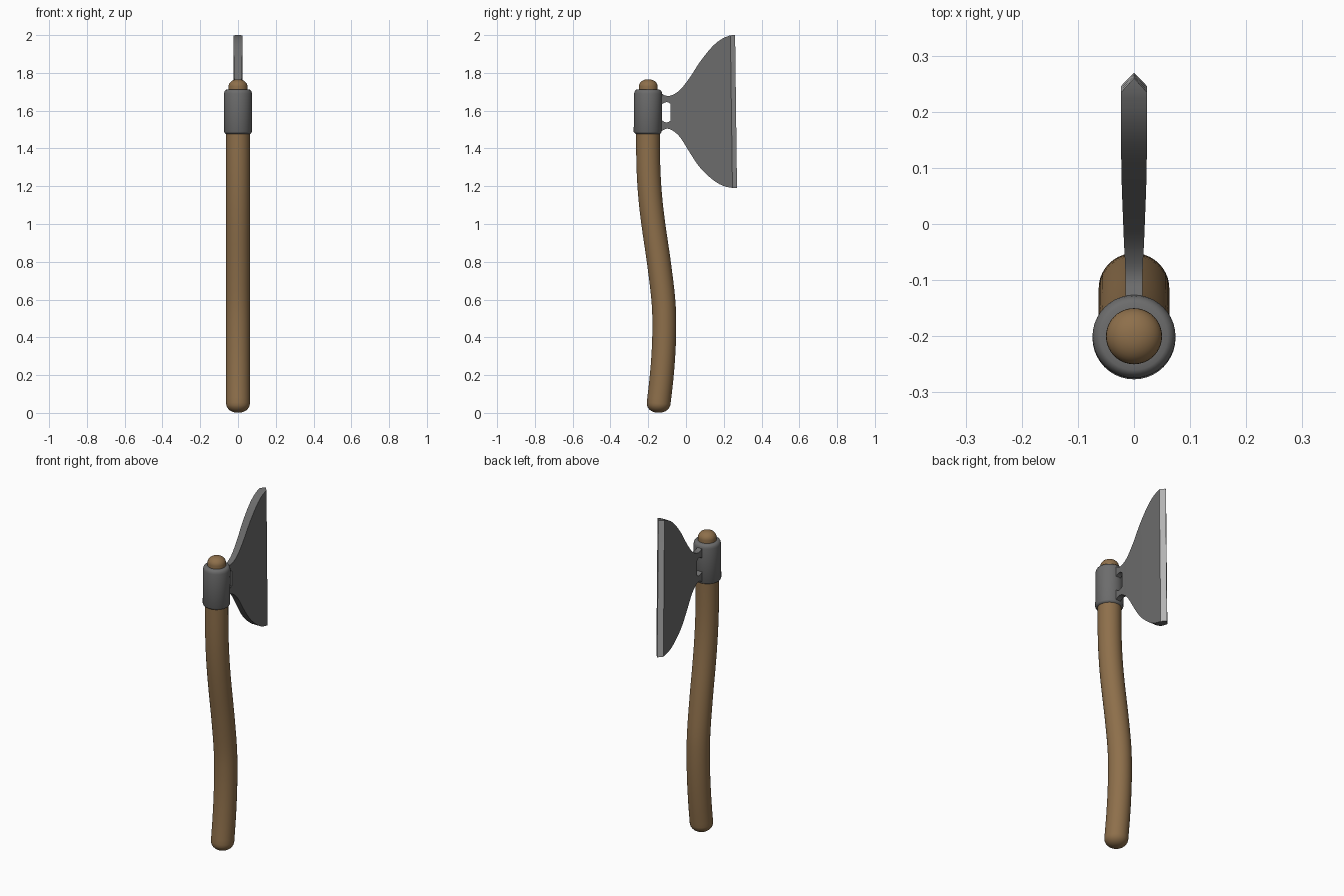
import bpy, bmesh, math
from mathutils import Vector

if "Cube" in bpy.data.objects:
    bpy.data.objects.remove(bpy.data.objects["Cube"])


def material(name, rgb):
    m = bpy.data.materials.new(name)
    m.diffuse_color = (*rgb, 1)
    m.use_nodes = True
    m.node_tree.nodes["Principled BSDF"].inputs["Base Color"].default_value = m.diffuse_color
    return m


WOOD = material("wood", (0.27, 0.16, 0.07))
STEEL = material("dark_steel", (0.15, 0.15, 0.15))
EDGE = material("polished_edge", (0.45, 0.45, 0.45))


def finish(bm, name, mats, angle=35):
    bmesh.ops.recalc_face_normals(bm, faces=bm.faces)
    me = bpy.data.meshes.new(name)
    bm.to_mesh(me)
    bm.free()
    ob = bpy.data.objects.new(name, me)
    bpy.context.collection.objects.link(ob)
    for m in mats:
        me.materials.append(m)
    bpy.ops.object.select_all(action='DESELECT')
    ob.select_set(True)
    bpy.context.view_layer.objects.active = ob
    bpy.ops.object.shade_smooth_by_angle(angle=math.radians(angle))
    return ob


def tube(name, rings, mat, sides=40):
    """Loft circles (z, y, radius), each square to the path."""
    bm = bmesh.new()
    loops = []
    for i, (z, y, r) in enumerate(rings):
        a, b = rings[max(i - 1, 0)], rings[min(i + 1, len(rings) - 1)]
        t = Vector((0, b[1] - a[1], b[0] - a[0] + 1e-6)).normalized()
        side = Vector((0, t.z, -t.y))
        c = Vector((0, y, z))
        loops.append([bm.verts.new(c + Vector((r * math.cos(u), 0, 0)) + side * (r * math.sin(u)))
                      for u in (2 * math.pi * k / sides for k in range(sides))])
    for lo, hi in zip(loops, loops[1:]):
        for k in range(sides):
            n = (k + 1) % sides
            bm.faces.new((lo[k], lo[n], hi[n], hi[k]))
    bm.faces.new(loops[0])
    bm.faces.new(loops[-1])
    return finish(bm, name, [mat])


def spline(pts, steps):
    """Catmull-Rom through tuples of any length."""
    out = []
    for i in range(len(pts) - 1):
        p = [pts[min(max(i + k, 0), len(pts) - 1)] for k in (-1, 0, 1, 2)]
        for s in range(steps):
            t = s / steps
            out.append(tuple(0.5 * (2 * b + (c - a) * t + (2 * a - 5 * b + 4 * c - d) * t * t
                                    + (3 * b - a - 3 * c + d) * t ** 3)
                             for a, b, c, d in zip(*p)))
    return out + [pts[-1]]


# curved wooden handle with rounded butt
R = 0.063
path = [(0.05, -0.145), (0.18, -0.13), (0.32, -0.119), (0.46, -0.115), (0.6, -0.12), (0.8, -0.144),
        (1.0, -0.173), (1.15, -0.19), (1.3, -0.199), (1.48, -0.201), (1.69, -0.199)]
butt = [(0.05 - 0.049 * math.cos(a), -0.145, 0.004 + (R - 0.004) * math.sin(a))
        for a in (math.pi / 2 * k / 8 for k in range(8))]
tube("handle", butt + [(z, y, R) for z, y in spline(path, 4)], WOOD)

# rounded wooden knob above the socket
knob = [(1.68, -0.2, 0.05)] + [(1.728 + 0.038 * math.sin(a), -0.2, 0.003 + 0.047 * math.cos(a))
                              for a in (math.pi / 2 * k / 8 for k in range(9))]
tube("handle_top", knob, WOOD)

# steel socket with rounded rims
half = [(1.477, 0.058), (1.477, 0.064), (1.481, 0.070), (1.488, 0.074)]
prof = half + [(1.69, 0.074), (1.70, 0.072), (1.708, 0.067), (1.712, 0.060), (1.712, 0.045)]
tube("socket", [(z, -0.203 + 0.012 * (z - 1.48), r) for z, r in prof], STEEL)

# blade stations: y at top, y at bottom, z top, z bottom, half thickness
stations = spline([
    (-0.15, -0.15, 1.705, 1.480, 0.015), (-0.125, -0.125, 1.688, 1.495, 0.015),
    (-0.10, -0.10, 1.678, 1.505, 0.015), (-0.07, -0.07, 1.684, 1.494, 0.016),
    (-0.03, -0.03, 1.712, 1.458, 0.018), (0.02, 0.02, 1.775, 1.378, 0.020),
    (0.075, 0.077, 1.86, 1.295, 0.022), (0.14, 0.145, 1.94, 1.232, 0.023),
    (0.19, 0.197, 1.98, 1.202, 0.023), (0.235, 0.246, 1.999, 1.191, 0.023)], 3)
stations.append((0.260, 0.270, 2.0, 1.190, 0.0))


def gap(y):
    """Upper and lower limits of the hole between the two prongs."""
    u = max(-1, min(1, (y + 0.103) / 0.03))
    d = 0.018 * u * u
    return 1.645 - d, 1.538 + d


bm = bmesh.new()
cols = []
HOLE = 8
for i, (yt, yb, zt, zb, h) in enumerate(stations):
    g = gap(yt)
    if i > HOLE:
        g = (zb + (zt - zb) * 0.66, zb + (zt - zb) * 0.33)
    zs = (zt, *g, zb)
    ys = [yb + (yt - yb) * (z - zb) / (zt - zb) for z in zs]
    left = [bm.verts.new((-h, y, z)) for y, z in zip(ys, zs)]
    right = [bm.verts.new((h, y, z)) for y, z in zip(ys, zs)] if h else left
    cols.append((left, right))
for i, (a, b) in enumerate(zip(cols, cols[1:])):
    last = i == len(cols) - 2
    for r in range(3):
        if r == 1 and i < HOLE:
            continue
        for s in (0, 1):
            f = bm.faces.new((a[s][r], b[s][r], b[s][r + 1], a[s][r + 1]))
            f.material_index = int(last)
    rows = (0, 1, 2, 3) if i < HOLE else (0, 3)
    for r in rows:
        q = [a[0][r], b[0][r], b[1][r], a[1][r]]
        bm.faces.new(list(dict.fromkeys(q)))
# close the prong ends and the inner wall of the hole
for c, rs in ((0, (0, 2)), (HOLE, (1,))):
    L, Rr = cols[c]
    for r in rs:
        bm.faces.new((L[r], L[r + 1], Rr[r + 1], Rr[r]))
finish(bm, "axe_blade", [STEEL, EDGE])
